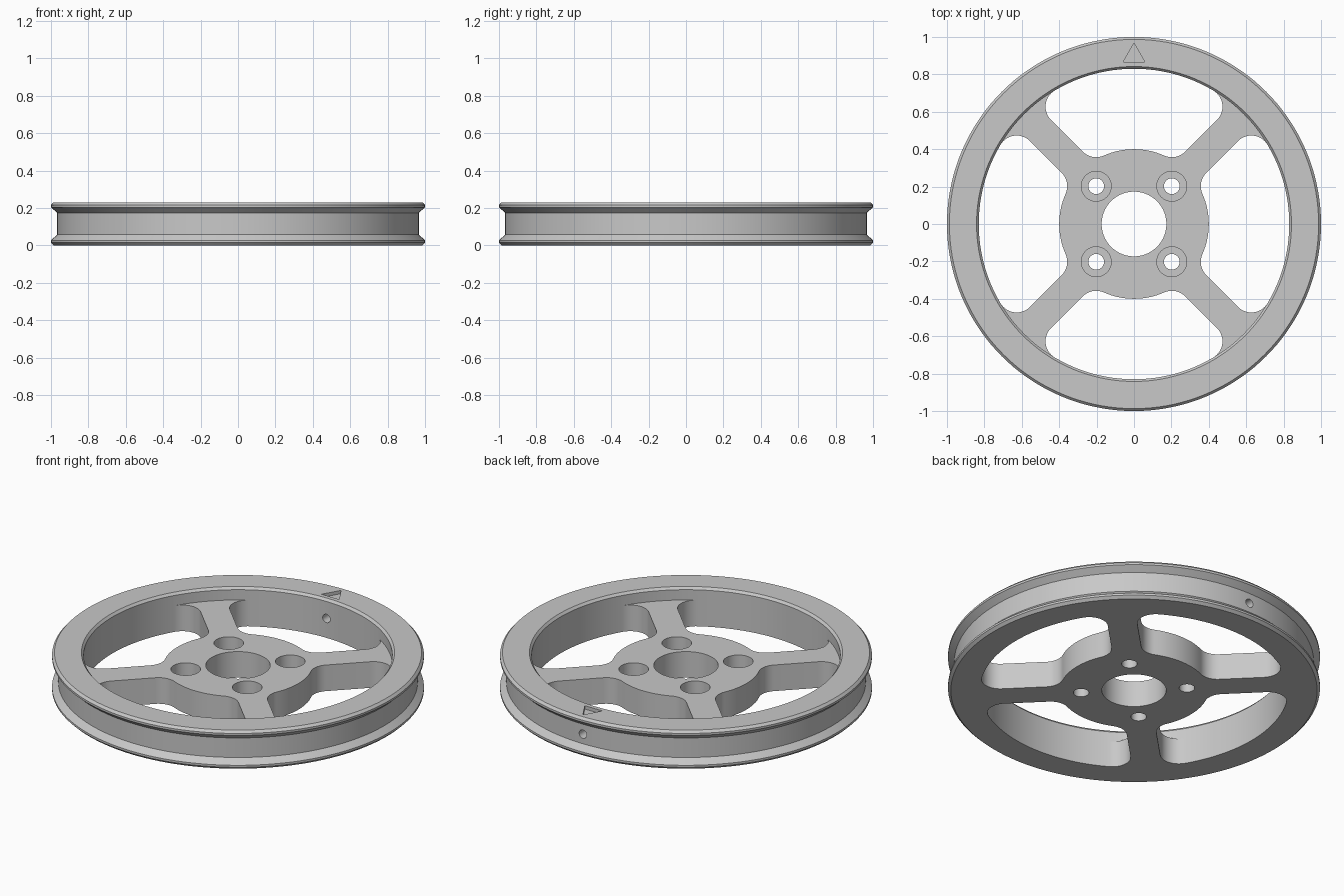
import bpy
import bmesh
from math import sin, cos, pi, sqrt, atan2, radians
from mathutils import Matrix, Vector

cube = bpy.data.objects.get("Cube")
if cube:
    bpy.data.objects.remove(cube, do_unlink=True)

HEIGHT, PLATE_TOP = 0.23, 0.155
RIM_IN, HUB_R, FILLET, HALF_SPOKE = 0.83, 0.4, 0.1, 0.08

metal = bpy.data.materials.new("grey metal")
metal.use_nodes = True
metal.diffuse_color = (0.58, 0.58, 0.58, 1)
metal.node_tree.nodes["Principled BSDF"].inputs["Base Color"].default_value = (0.58, 0.58, 0.58, 1)


def finish(name, bm):
    bmesh.ops.recalc_face_normals(bm, faces=bm.faces)
    mesh = bpy.data.meshes.new(name)
    bm.to_mesh(mesh)
    bm.free()
    obj = bpy.data.objects.new(name, mesh)
    mesh.materials.append(metal)
    bpy.context.collection.objects.link(obj)
    return obj


def lathe(name, profile, steps=144):
    bm = bmesh.new()
    verts = [bm.verts.new((r, 0, z)) for r, z in profile]
    edges = [bm.edges.new((a, b)) for a, b in zip(verts, verts[1:] + verts[:1])]
    bmesh.ops.spin(bm, geom=verts + edges, cent=(0, 0, 0), axis=(0, 0, 1),
                   angle=2 * pi, steps=steps)
    bmesh.ops.remove_doubles(bm, verts=bm.verts, dist=1e-5)
    return finish(name, bm)


def prism(name, outline, z0, z1):
    bm = bmesh.new()
    face = bm.faces.new([bm.verts.new((x, y, z0)) for x, y in outline])
    up = bmesh.ops.extrude_face_region(bm, geom=[face])
    moved = [v for v in up["geom"] if isinstance(v, bmesh.types.BMVert)]
    bmesh.ops.translate(bm, verts=moved, vec=(0, 0, z1 - z0))
    return finish(name, bm)


def cylinder(name, radius, start, end, segments=48):
    a, b = Vector(start), Vector(end)
    turn = (b - a).to_track_quat("Z", "Y").to_matrix().to_4x4()
    bm = bmesh.new()
    bmesh.ops.create_cone(bm, cap_ends=True, segments=segments, radius1=radius,
                          radius2=radius, depth=(b - a).length,
                          matrix=Matrix.Translation((a + b) / 2) @ turn)
    return finish(name, bm)


def combine(target, tool, operation):
    tool.hide_render = True
    mod = target.modifiers.new(operation.lower(), "BOOLEAN")
    mod.operation, mod.solver, mod.object = operation, "EXACT", tool
    bpy.context.view_layer.objects.active = target
    bpy.ops.object.modifier_apply(modifier=mod.name)
    bpy.data.objects.remove(tool, do_unlink=True)


def arc(cx, cy, r, a0, a1, n):
    return [(cx + r * cos(a0 + (a1 - a0) * i / n), cy + r * sin(a0 + (a1 - a0) * i / n))
            for i in range(n + 1)]


# Grooved rim with chamfered flanges
wheel = lathe("wheel", [(RIM_IN, 0), (0.985, 0), (1, 0.015), (1, 0.027), (0.967, 0.058),
                        (0.967, 0.174), (1, 0.204), (1, 0.216), (0.987, HEIGHT),
                        (0.842, HEIGHT), (RIM_IN, HEIGHT - 0.014)])

# Hub with four filleted spokes
side = HALF_SPOKE + FILLET
inner = sqrt((HUB_R + FILLET) ** 2 - side ** 2)
outer = sqrt((RIM_IN - FILLET) ** 2 - side ** 2)
hub_angle, rim_angle = atan2(side, inner), atan2(side, outer)
edge = arc(inner, -side, FILLET, pi - hub_angle, pi / 2, 12)
edge += arc(outer, -side, FILLET, pi / 2, -rim_angle, 16)
spoke = edge + arc(0, 0, 0.9, -rim_angle, rim_angle, 8)
spoke += [(x, -y) for x, y in reversed(edge)]
spoke += arc(0, 0, HUB_R, hub_angle, pi / 2 - hub_angle, 14)[1:-1]
outline = []
for k in range(4):
    c, s = cos(pi / 4 + k * pi / 2), sin(pi / 4 + k * pi / 2)
    outline += [(x * c - y * s, x * s + y * c) for x, y in spoke]
plate = prism("hub_and_spokes", outline, 0, PLATE_TOP)
combine(wheel, plate, "UNION")

# Centre bore and counterbored bolt holes
combine(wheel, cylinder("bore", 0.173, (0, 0, -0.1), (0, 0, 0.3), 72), "DIFFERENCE")
for sx in (-1, 1):
    for sy in (-1, 1):
        x, y = 0.202 * sx, 0.202 * sy
        combine(wheel, cylinder("bolt_hole", 0.042, (x, y, -0.1), (x, y, 0.3)), "DIFFERENCE")
        combine(wheel, cylinder("counterbore", 0.08, (x, y, 0.065), (x, y, 0.3)), "DIFFERENCE")

# Radial hole through the rim and engraved index triangle
combine(wheel, cylinder("radial_hole", 0.025, (0, 0.75, 0.115), (0, 1.1, 0.115), 24), "DIFFERENCE")
mark = prism("index_mark", [(-0.058, 0.866), (0.058, 0.866), (0, 0.967)], HEIGHT - 0.02, 0.3)
combine(wheel, mark, "DIFFERENCE")

# Smooth curved walls, crisp edges
bpy.ops.object.select_all(action="DESELECT")
wheel.select_set(True)
bpy.context.view_layer.objects.active = wheel
bpy.ops.object.shade_smooth_by_angle(angle=radians(30))
